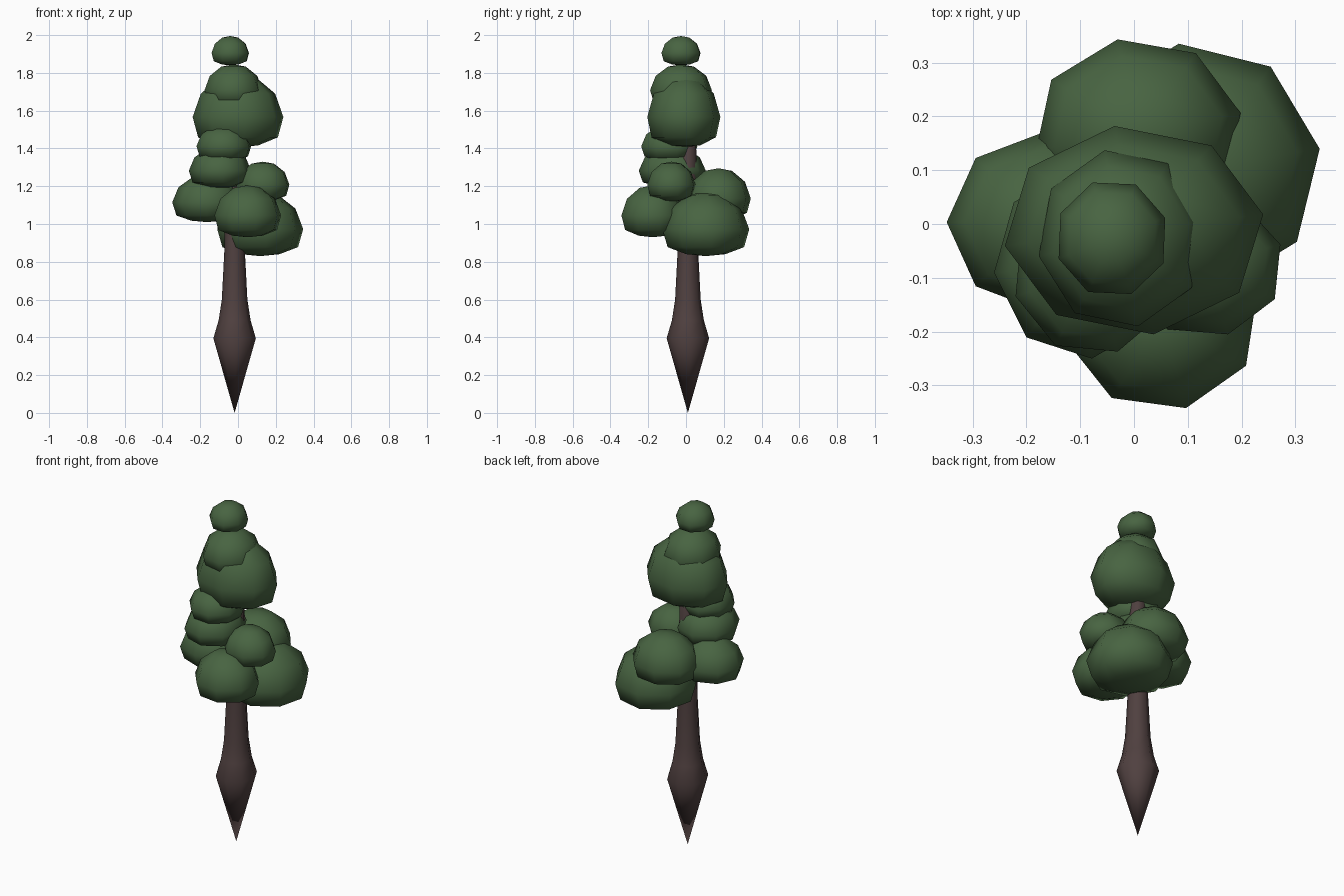
import bpy, bmesh, math

if "Cube" in bpy.data.objects:
    bpy.data.objects.remove(bpy.data.objects["Cube"])


def material(name, rgb):
    m = bpy.data.materials.new(name)
    m.diffuse_color = (*rgb, 1)
    m.use_nodes = True
    m.node_tree.nodes["Principled BSDF"].inputs["Base Color"].default_value = m.diffuse_color
    return m


LEAF = material("leaf green", (0.065, 0.128, 0.054))
BARK = material("dark bark", (0.08, 0.052, 0.051))


def lathe(name, profile, sides, turn, mat, box=None):
    """Spin (radius, height) points; optionally fit the result to a box."""
    bm = bmesh.new()
    rings = []
    for r, z in profile:
        if r == 0:
            rings.append([bm.verts.new((0, 0, z))])
        else:
            rings.append([bm.verts.new((r * math.cos(turn + math.tau * i / sides),
                                        r * math.sin(turn + math.tau * i / sides), z))
                          for i in range(sides)])
    for a, b in zip(rings, rings[1:]):
        for i in range(sides):
            j = (i + 1) % sides
            loop = [a[i % len(a)], a[j % len(a)], b[j % len(b)], b[i % len(b)]]
            bm.faces.new(list(dict.fromkeys(loop)))
    if box:
        for axis in range(3):
            lo, hi = box[2 * axis], box[2 * axis + 1]
            values = [v.co[axis] for v in bm.verts]
            low, span = min(values), max(values) - min(values)
            for v in bm.verts:
                v.co[axis] = lo + (v.co[axis] - low) / span * (hi - lo)
    bmesh.ops.recalc_face_normals(bm, faces=bm.faces)
    for f in bm.faces:
        f.smooth = True
    mesh = bpy.data.meshes.new(name)
    bm.to_mesh(mesh)
    bm.free()
    mesh.materials.append(mat)
    ob = bpy.data.objects.new(name, mesh)
    bpy.context.collection.objects.link(ob)
    return ob


# Trunk with a bulge that tapers to a point in the ground
trunk = lathe("trunk", [(0, 0), (0.113, 0.395), (0.085, 0.49), (0.068, 0.6),
                        (0.055, 0.85), (0.05, 1.2), (0.04, 1.55), (0, 1.6)],
              8, 0.1, BARK)
trunk.location = (-0.018, 0.01, 0)

# Foliage clumps: flattened underside, domed top
CLUMP = [(0, 0), (0.45, 0.03), (0.88, 0.14), (1, 0.42),
         (0.82, 0.74), (0.42, 0.95), (0, 1)]

# name, x range, y range, z range, turn
clumps = [
    ("crown_tip", -0.14, 0.058, -0.13, 0.077, 1.84, 1.995, 0.35),
    ("crown_cap", -0.177, 0.13, -0.19, 0.137, 1.61, 1.845, 0.2),
    ("crown_main", -0.24, 0.24, -0.205, 0.182, 1.405, 1.79, 0.15),
    ("front_upper_clump", -0.22, 0.07, -0.237, 0.06, 1.33, 1.525, 0.3),
    ("front_middle_clump", -0.26, 0.07, -0.25, 0.105, 1.19, 1.41, 0.1),
    ("left_clump", -0.348, 0.02, -0.165, 0.172, 1.01, 1.26, 0.0),
    ("front_lower_clump", -0.125, 0.228, -0.342, -0.01, 0.93, 1.205, 0.25),
    ("right_lower_clump", -0.11, 0.345, -0.125, 0.335, 0.83, 1.17, 0.15),
    ("right_upper_clump", -0.01, 0.272, -0.205, 0.05, 1.12, 1.33, 0.3),
    ("back_clump", -0.182, 0.198, 0.0, 0.343, 1.02, 1.295, 0.2),
]
for name, *box, turn in clumps:
    lathe(name, CLUMP, 8, turn, LEAF, box)
